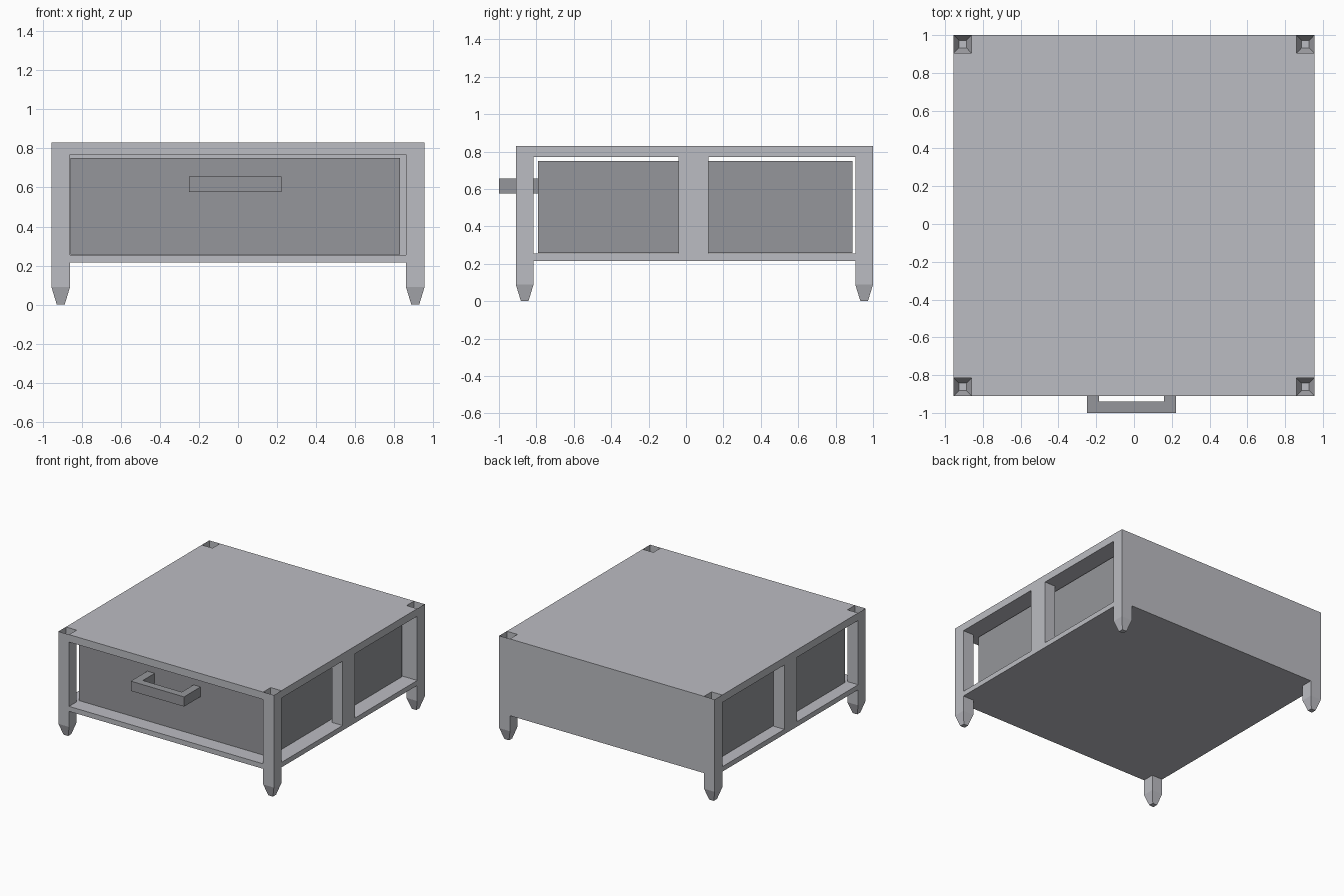
import bpy, bmesh

if "Cube" in bpy.data.objects:
    bpy.data.objects.remove(bpy.data.objects["Cube"])

def material(name, rgb):
    m = bpy.data.materials.new(name)
    m.diffuse_color = (*rgb, 1.0)
    m.use_nodes = True
    m.node_tree.nodes["Principled BSDF"].inputs["Base Color"].default_value = m.diffuse_color
    return m

FRAME = material("light grey", (0.50, 0.505, 0.54))
DRAWER = material("mid grey", (0.30, 0.305, 0.325))

def finish(bm, name, mat):
    bmesh.ops.remove_doubles(bm, verts=bm.verts, dist=1e-5)
    me = bpy.data.meshes.new(name)
    bm.to_mesh(me)
    bm.free()
    me.materials.append(mat)
    ob = bpy.data.objects.new(name, me)
    bpy.context.collection.objects.link(ob)
    return ob

def cells(name, mat, axes, kind, keep=lambda a, b, d: True, extra=None):
    """Skin a grid of cells; kind(i,j,k) gives 0 for empty, else a part number."""
    bm = bmesh.new()
    n = [len(a) - 1 for a in axes]
    def at(c):
        return kind(*c) if all(0 <= c[q] < n[q] for q in range(3)) else 0
    for i in range(n[0]):
        for j in range(n[1]):
            for k in range(n[2]):
                c = (i, j, k)
                if not at(c):
                    continue
                for ax in range(3):
                    u, v = (ax + 1) % 3, (ax + 2) % 3
                    for s in (0, 1):
                        o = list(c)
                        o[ax] += 1 if s else -1
                        if at(o) or not keep(c, ax, s):
                            continue
                        pts = []
                        for du, dv in ((0, 0), (1, 0), (1, 1), (0, 1)):
                            p = [0, 0, 0]
                            p[ax] = axes[ax][c[ax] + s]
                            p[u] = axes[u][c[u] + du]
                            p[v] = axes[v][c[v] + dv]
                            pts.append(bm.verts.new(p))
                        bm.faces.new(pts if s else pts[::-1])
    if extra:
        extra(bm)
    return finish(bm, name, mat)

# Frame: corner legs, top and bottom boards, side posts and back panel
X = [-0.955, -0.86, 0.86, 0.955]
Y = [-0.91, -0.815, -0.04, 0.12, 0.905, 1.0]
Z = [0.09, 0.215, 0.255, 0.77, 0.83]

def is_leg(i, j):
    return i in (0, 2) and j in (0, 4)

def frame_kind(i, j, k):
    if is_leg(i, j):
        return 1
    if k in (1, 3):
        return 1
    return int(k == 2 and (j == 4 or (i != 1 and j == 2)))

def frame_keep(c, ax, s):
    # legs are open at the top and continue into tapered feet below
    return not (is_leg(c[0], c[1]) and ax == 2)

def feet_and_sockets(bm):
    for x0, x1 in ((X[0], X[1]), (X[2], X[3])):
        for y0, y1 in ((Y[0], Y[1]), (Y[4], Y[5])):
            cx, cy, r = (x0 + x1) / 2, (y0 + y1) / 2, 0.02
            sq = ((x0, y0), (x1, y0), (x1, y1), (x0, y1))
            top = [bm.verts.new((x, y, Z[0])) for x, y in sq]
            low = [bm.verts.new((cx + a * r, cy + b * r, 0))
                   for a, b in ((-1, -1), (1, -1), (1, 1), (-1, 1))]
            for q in range(4):
                w = (q + 1) % 4
                bm.faces.new((low[q], low[w], top[w], top[q]))
            bm.faces.new(low[::-1])
            # inner walls of the open leg, next to the boards
            xi, yi = (x1 if x0 < 0 else x0), (y1 if y0 < 0 else y0)
            for a, b in (((xi, y0), (xi, y1)), ((x0, yi), (x1, yi))):
                pts = [(*a, Z[3]), (*b, Z[3]), (*b, Z[4]), (*a, Z[4])]
                flip = (a[0] == b[0]) == (x0 < 0)
                vs = [bm.verts.new(p) for p in pts]
                bm.faces.new(vs[::-1] if flip else vs)

cells("cabinet_frame", FRAME, (X, Y, Z), frame_kind, frame_keep, feet_and_sockets)

# Drawer: open-topped box
cells("drawer", DRAWER,
      ([-0.857, -0.825, 0.798, 0.83], [-0.79, -0.758, 0.858, 0.89], [0.257, 0.29, 0.75]),
      lambda i, j, k: 0 if (i == 1 and j == 1 and k == 1) else 1)

# Handle: square U-shaped pull
cells("drawer_handle", DRAWER,
      ([-0.25, -0.185, 0.16, 0.222], [-1.0, -0.94, -0.79], [0.577, 0.655]),
      lambda i, j, k: 0 if (i == 1 and j == 1) else 1,
      lambda c, ax, s: not (ax == 1 and s == 1 and c[1] == 1))
